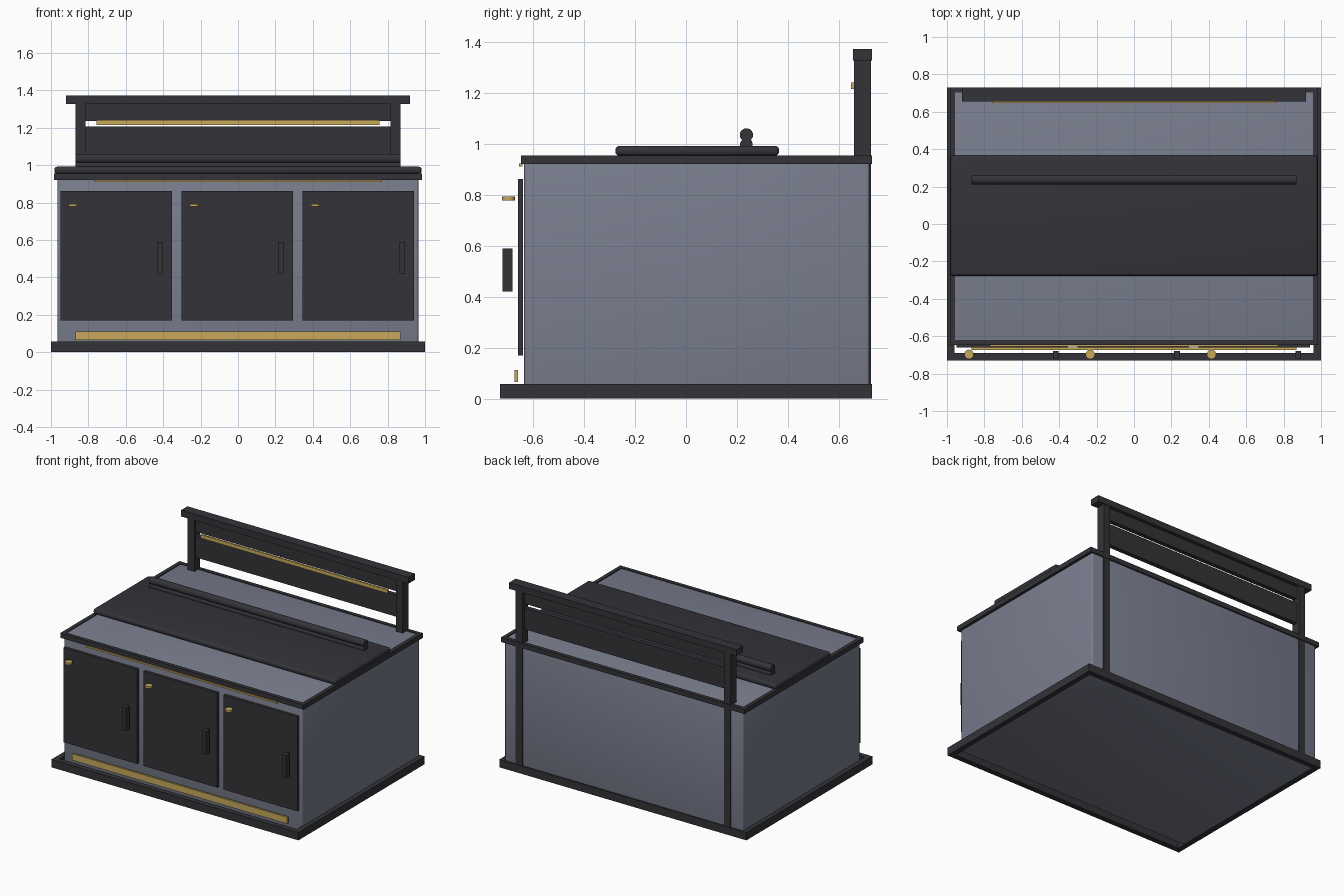
import bpy, math

if "Cube" in bpy.data.objects:
    bpy.data.objects.remove(bpy.data.objects["Cube"])

def material(name, rgb):
    m = bpy.data.materials.new(name)
    m.diffuse_color = (*rgb, 1)
    m.use_nodes = True
    m.node_tree.nodes["Principled BSDF"].inputs["Base Color"].default_value = m.diffuse_color
    return m

DARK = material("charcoal", (0.034, 0.033, 0.040))
GREY = material("slate grey", (0.195, 0.212, 0.275))
GOLD = material("brass", (0.578, 0.402, 0.107))

def finish(ob, name, mat):
    ob.name = name
    ob.data.materials.append(mat)
    return ob

def box(name, mat, x, y, z, bevel=0, segments=3):
    """Box from (min, max) ranges on each axis, with optional rounded edges."""
    bpy.ops.mesh.primitive_cube_add(size=1)
    ob = bpy.context.object
    ob.location = [(a + b) / 2 for a, b in (x, y, z)]
    ob.scale = [b - a for a, b in (x, y, z)]
    bpy.ops.object.transform_apply(location=False, rotation=False, scale=True)
    finish(ob, name, mat)
    if bevel:
        mod = ob.modifiers.new("round", 'BEVEL')
        mod.width, mod.segments = bevel, segments
        bpy.ops.object.modifier_apply(modifier=mod.name)
        bpy.ops.object.shade_smooth_by_angle(angle=math.radians(40))
    return ob

def rod(name, mat, loc, radius, length, rot=(0, 0, 0), sides=24):
    bpy.ops.mesh.primitive_cylinder_add(vertices=sides, radius=radius, depth=length,
                                        location=loc, rotation=rot)
    finish(bpy.context.object, name, mat)
    bpy.ops.object.shade_smooth_by_angle(angle=math.radians(40))

def frame(name, mat, x, y, z, w):
    """Rectangular ring of four rails of width w, butted at the corners."""
    box(name + "_front", mat, x, (y[0], y[0] + w), z)
    box(name + "_back", mat, x, (y[1] - w, y[1]), z)
    inner = (y[0] + w, y[1] - w)
    box(name + "_left", mat, (x[0], x[0] + w), inner, z)
    box(name + "_right", mat, (x[1] - w, x[1]), inner, z)

# Cabinet body, open plinth frame and worktop edging
box("cabinet_body", GREY, (-0.965, 0.965), (-0.635, 0.72), (0.001, 0.95), 0.012)
frame("plinth", DARK, (-1, 1), (-0.73, 0.73), (0, 0.057), 0.04)
frame("worktop_edge", DARK, (-0.985, 0.985), (-0.647, 0.73), (0.92, 0.955), 0.028)

# Lid with a long double-roll grip
box("lid", DARK, (-0.982, 0.982), (-0.277, 0.365), (0.953, 0.992), 0.016, 4)
along_x = (0, math.pi / 2, 0)
rod("lid_grip", DARK, (0, 0.237, 1.035), 0.026, 1.74, along_x)
rod("lid_grip_base", DARK, (0, 0.237, 0.997), 0.025, 1.74, along_x)

# Doors, each with a pull handle and a brass knob
for i, left in enumerate((-0.95, -0.302, 0.346)):
    box(f"door_{i}", DARK, (left, left + 0.596), (-0.66, -0.64), (0.17, 0.862))
    hx = left + 0.532
    box(f"door_handle_{i}", DARK, (hx - 0.015, hx + 0.015), (-0.72, -0.68), (0.42, 0.59))
    rod(f"door_knob_{i}", GOLD, (left + 0.068, -0.697, 0.786), 0.025, 0.015)

# Brass trim strips
box("toe_strip", GOLD, (-0.87, 0.87), (-0.674, -0.66), (0.065, 0.112))
box("worktop_strip", GOLD, (-0.77, 0.77), (-0.656, -0.642), (0.911, 0.922))

# Rear uprights running down the back, with panels, cap and brass rail
for side, s in (("left", -1), ("right", 1)):
    box(f"upright_{side}", DARK, sorted((s * 0.815, s * 0.87)), (0.66, 0.726), (0.012, 1.33))
box("back_panel_lower", DARK, (-0.82, 0.82), (0.672, 0.705), (1.05, 1.206))
box("back_panel_upper", DARK, (-0.82, 0.82), (0.672, 0.705), (1.237, 1.33))
box("cap_shelf", DARK, (-0.92, 0.92), (0.656, 0.73), (1.327, 1.373))
box("brass_rail", GOLD, (-0.757, 0.757), (0.648, 0.66), (1.215, 1.241))
